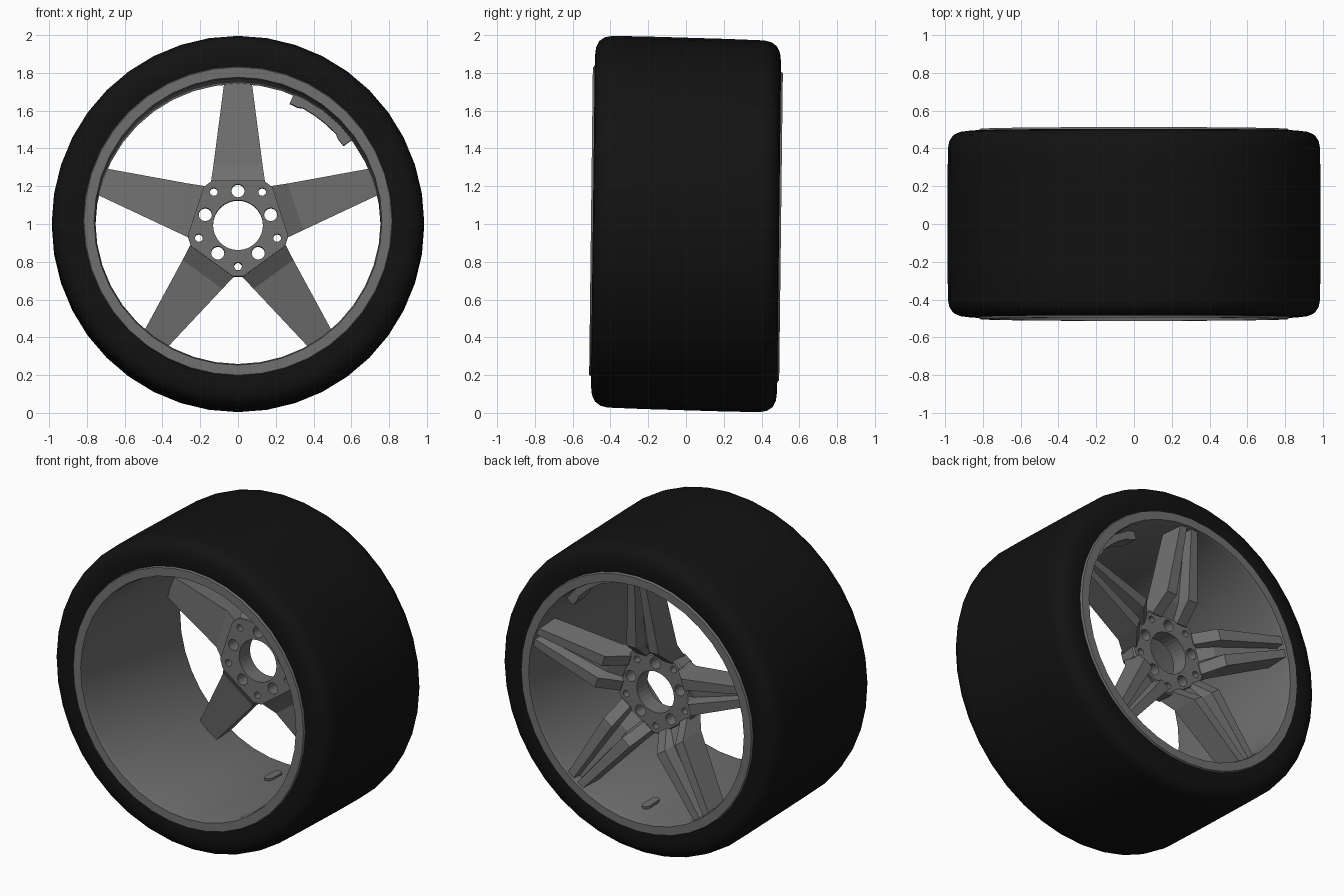
import bpy, bmesh
from math import sin, cos, pi, radians
from mathutils import Matrix

if "Cube" in bpy.data.objects:
    bpy.data.objects.remove(bpy.data.objects["Cube"])

# slight camber lean of the whole wheel, lifted so it stands on z = 0
LEAN = Matrix(((1, 0, 0, 0), (0, 1, 0.012, 0), (0, -0.03, 1, 1.0), (0, 0, 0, 1)))


def material(name, v):
    m = bpy.data.materials.new(name)
    m.diffuse_color = (v, v, v, 1)
    m.use_nodes = True
    m.node_tree.nodes["Principled BSDF"].inputs["Base Color"].default_value = m.diffuse_color
    return m


RUBBER = material("rubber", 0.006)
METAL = material("metal", 0.16)


def finish(bm, name, mat=None, smooth=None):
    bmesh.ops.recalc_face_normals(bm, faces=bm.faces)
    me = bpy.data.meshes.new(name)
    bm.to_mesh(me)
    bm.free()
    ob = bpy.data.objects.new(name, me)
    bpy.context.collection.objects.link(ob)
    if mat:
        me.materials.append(mat)
    if smooth:
        bpy.ops.object.select_all(action='DESELECT')
        ob.select_set(True)
        bpy.context.view_layer.objects.active = ob
        bpy.ops.object.shade_smooth_by_angle(angle=radians(smooth))
    return ob


def loft(bm, rings, closed=False):
    vs = [[bm.verts.new(p) for p in ring] for ring in rings]
    n = len(vs[0])
    for i in range(len(vs) if closed else len(vs) - 1):
        a, b = vs[i], vs[(i + 1) % len(vs)]
        for j in range(n):
            k = (j + 1) % n
            bm.faces.new((a[j], a[k], b[k], b[j]))
    if not closed:
        bm.faces.new(vs[0])
        bm.faces.new(vs[-1])


def lathe(name, profile, mat, seg=40):
    bm = bmesh.new()
    loft(bm, [[(r * sin(2 * pi * i / seg), y, r * cos(2 * pi * i / seg))
               for r, y in profile] for i in range(seg)], True)
    return finish(bm, name, mat, 35)


# tyre: rounded shoulders, closed profile mirrored about y = 0
half = [(0.79, 0.46), (0.815, 0.487), (0.87, 0.493), (0.92, 0.487),
        (0.955, 0.47), (0.976, 0.44), (0.984, 0.40), (0.986, 0.2)]
tyre = lathe("tyre", half + [(r, -y) for r, y in reversed(half)], RUBBER)

# rim barrel with a flat lip at both ends
half = [(0.755, 0.47), (0.762, 0.503), (0.815, 0.503), (0.82, 0.49), (0.80, 0.44)]
rim = lathe("rim", half + [(r, -y) for r, y in reversed(half)], METAL)


# hub: pentagon plate with clipped corners
def hub_ring(y, s=1.0):
    pts = []
    for k in range(5):
        for d in (-6, 6):
            a = radians(36 + 72 * k + d)
            pts.append((0.272 * s * sin(a), y, 0.272 * s * cos(a)))
    return pts


bm = bmesh.new()
loft(bm, [hub_ring(0.20), hub_ring(0.30), hub_ring(0.31, 0.97)])
hub = finish(bm, "hub", METAL)

# holes: centre bore, five bolt holes, five small holes
bm = bmesh.new()


def hole(r, dist, ang, seg):
    cx, cz = dist * sin(ang), dist * cos(ang)
    loft(bm, [[(cx + r * sin(2 * pi * i / seg), y, cz + r * cos(2 * pi * i / seg))
               for i in range(seg)] for y in (0.1, 0.4)])


hole(0.132, 0, 0, 32)
for k in range(5):
    hole(0.035, 0.182, 2 * pi * k / 5, 16)
    hole(0.021, 0.218, 2 * pi * (k + 0.5) / 5, 12)
cutter = finish(bm, "hole_cutter")
mod = hub.modifiers.new("holes", 'BOOLEAN')
mod.operation = 'DIFFERENCE'
mod.solver = 'EXACT'
mod.object = cutter
bpy.ops.object.select_all(action='DESELECT')
hub.select_set(True)
bpy.context.view_layer.objects.active = hub
bpy.ops.object.modifier_apply(modifier="holes")
bpy.data.objects.remove(cutter)


# spokes: two ridges with a groove between, kinked near the hub
def spoke_ring(z, w, back, top, floor, g1, g0):
    right = [(w, back), (w * 0.88, top), (g1, top), (g0, floor)]
    pts = right + [(-x, y) for x, y in reversed(right)]
    return [(x, y, z) for x, y in pts]


spokes = []
for k in range(5):
    bm = bmesh.new()
    loft(bm, [spoke_ring(0.217, 0.145, 0.205, 0.315, 0.29, 0.06, 0.045),
              spoke_ring(0.32, 0.130, 0.27, 0.435, 0.36, 0.045, 0.03),
              spoke_ring(0.768, 0.072, 0.34, 0.49, 0.44, 0.016, 0.008)])
    bm.transform(Matrix.Rotation(2 * pi * k / 5, 4, 'Y'))
    spokes.append(finish(bm, "spoke_%d" % (k + 1), METAL))

# raised arc strip inside the barrel, with stepped ends
bm = bmesh.new()
arc = []
for deg, r in ((23, 0.70), (27, 0.70), (29, 0.71), (35, 0.71), (41, 0.71),
               (47, 0.71), (49, 0.70), (53, 0.70)):
    a = radians(deg)
    arc.append([(q * sin(a), y, q * cos(a))
                for q, y in ((r, 0.22), (r, 0.34), (0.765, 0.34), (0.765, 0.22))])
loft(bm, arc)
strip = finish(bm, "inner_strip", METAL)

# small valve pad at the bottom of the barrel
bm = bmesh.new()
outline = [(0.012, -0.07), (0.025, -0.05), (0.025, 0.05), (0.012, 0.07)]
outline += [(-x, y) for x, y in reversed(outline)]
loft(bm, [[(0.06 + x, 0.28 + y, z) for x, y in outline] for z in (-0.765, -0.735)])
valve = finish(bm, "valve", METAL)

for ob in [tyre, rim, hub, strip, valve] + spokes:
    ob.data.transform(LEAN)
